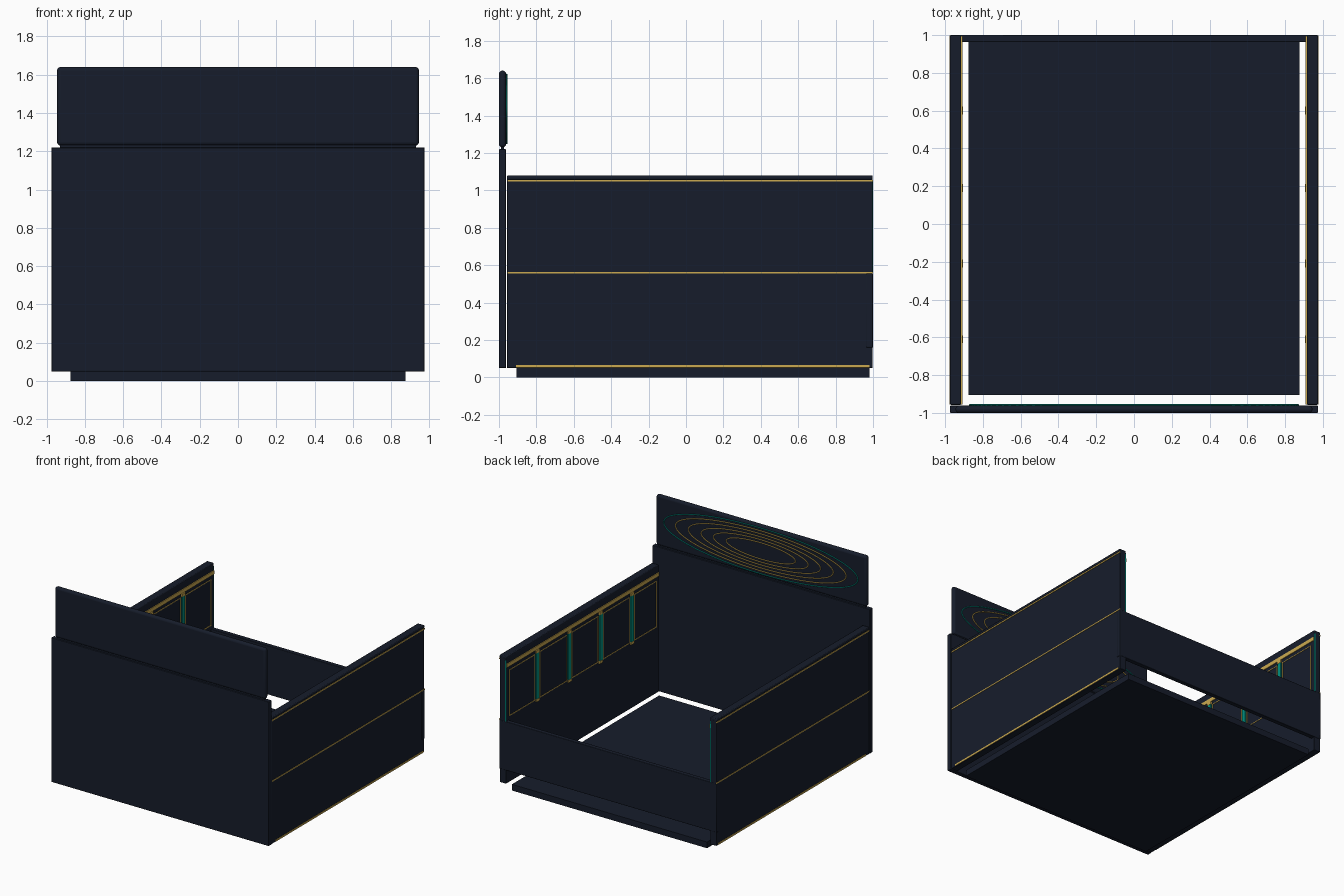
import bpy
import math

if "Cube" in bpy.data.objects:
    bpy.data.objects.remove(bpy.data.objects["Cube"])


def material(name, rgb):
    m = bpy.data.materials.new(name)
    m.diffuse_color = (*rgb, 1)
    m.use_nodes = True
    m.node_tree.nodes["Principled BSDF"].inputs["Base Color"].default_value = m.diffuse_color
    return m


NAVY = material("navy", (0.008, 0.012, 0.024))
GOLD = material("gold", (0.60, 0.40, 0.08))
TEAL = material("teal", (0.0, 0.28, 0.22))


def box(name, x, y, z, mat, bevel=0, segments=2):
    """Box from (min, max) ranges, optionally bevelled."""
    bpy.ops.mesh.primitive_cube_add(
        size=1, location=[(a + b) / 2 for a, b in (x, y, z)])
    o = bpy.context.object
    o.name = name
    o.scale = [abs(b - a) for a, b in (x, y, z)]
    bpy.ops.object.transform_apply(location=False, rotation=False, scale=True)
    o.data.materials.append(mat)
    if bevel:
        m = o.modifiers.new("bevel", 'BEVEL')
        m.width = bevel
        m.segments = segments
        bpy.ops.object.shade_smooth_by_angle(angle=math.radians(35))
    return o


def ring(name, rx, rz, y, z, mat, r=0.004):
    """Thin elliptical trim ring in the xz plane."""
    c = bpy.data.curves.new(name, 'CURVE')
    c.dimensions = '3D'
    c.bevel_depth = r
    c.bevel_resolution = 1
    n = 96
    s = c.splines.new('POLY')
    s.points.add(n - 1)
    for i, p in enumerate(s.points):
        a = 2 * math.pi * i / n
        p.co = (rx * math.cos(a), y, z + rz * math.sin(a), 1)
    s.use_cyclic_u = True
    c.materials.append(mat)
    o = bpy.data.objects.new(name, c)
    bpy.context.collection.objects.link(o)


# floor and the end panels
box("floor_base", (-.875, .875), (-.905, .98), (0, .05), NAVY)
box("back_panel", (-.975, .975), (-1, -.962), (.05, 1.22), NAVY, .004)
box("low_counter_panel", (-.975, .975), (.964, 1), (.16, .555), NAVY, .004)

# raised header board with concentric elliptical rings
box("header_board", (-.945, .945), (-1, -.962), (1.23, 1.64), NAVY, .018, 4)
box("header_joint", (-.93, .93), (-.99, -.972), (1.215, 1.235), NAVY)
ring("header_ring_outer", .87, .185, -.958, 1.435, TEAL)
for i, rx in enumerate((.765, .65, .535, .425, .31)):
    ring(f"header_ring_{i + 1}", rx, rx * .212, -.958, 1.435, GOLD)

PILASTERS = (-.61, -.21, .19, .60)

for s, side in ((1, "right"), (-1, "left")):
    def part(name, x, y, z, mat, bevel=0):
        xs = sorted((s * x[0], s * x[1]))
        return box(f"{side}_{name}", xs, y, z, mat, bevel)

    # wall and cap rail
    part("wall", (.915, .972), (-.957, .998), (.05, 1.065), NAVY, .003)
    part("cap_rail", (.915, .975), (-.957, .998), (1.058, 1.08), NAVY, .006)

    # outer gold trim lines
    part("outer_trim_top", (.968, .9755), (-.955, .999), (1.046, 1.056), GOLD)
    part("outer_trim_middle", (.968, .9755), (-.955, .999), (.555, .564), GOLD)
    part("outer_trim_bottom", (.968, .9755), (-.91, .98), (.053, .067), GOLD)

    # teal strip on the open wall end
    part("end_strip", (.915, .925), (.99, 1), (.555, 1.05), TEAL)

    # inner gold band
    part("inner_band", (.909, .918), (-.955, .995), (.99, 1.02), GOLD)

    # pilasters with gold caps
    for i, y in enumerate(PILASTERS):
        part(f"pilaster_{i}", (.906, .918), (y - .018, y + .018), (.59, .985), TEAL)
        for z in (.58, .975):
            part(f"pilaster_cap_{i}", (.904, .918), (y - .021, y + .021),
                 (z - .01, z + .012), GOLD)

    # thin gold outlines between the pilasters
    edges = (-.96,) + PILASTERS + (.99,)
    for i, (a, b) in enumerate(zip(edges, edges[1:])):
        a, b, t = a + .03, b - .03, .006
        for z in (.585, .955):
            part(f"frame_rail_{i}", (.911, .918), (a, b), (z, z + t), GOLD)
        for y in (a, b - t):
            part(f"frame_stile_{i}", (.911, .918), (y, y + t), (.585, .961), GOLD)
